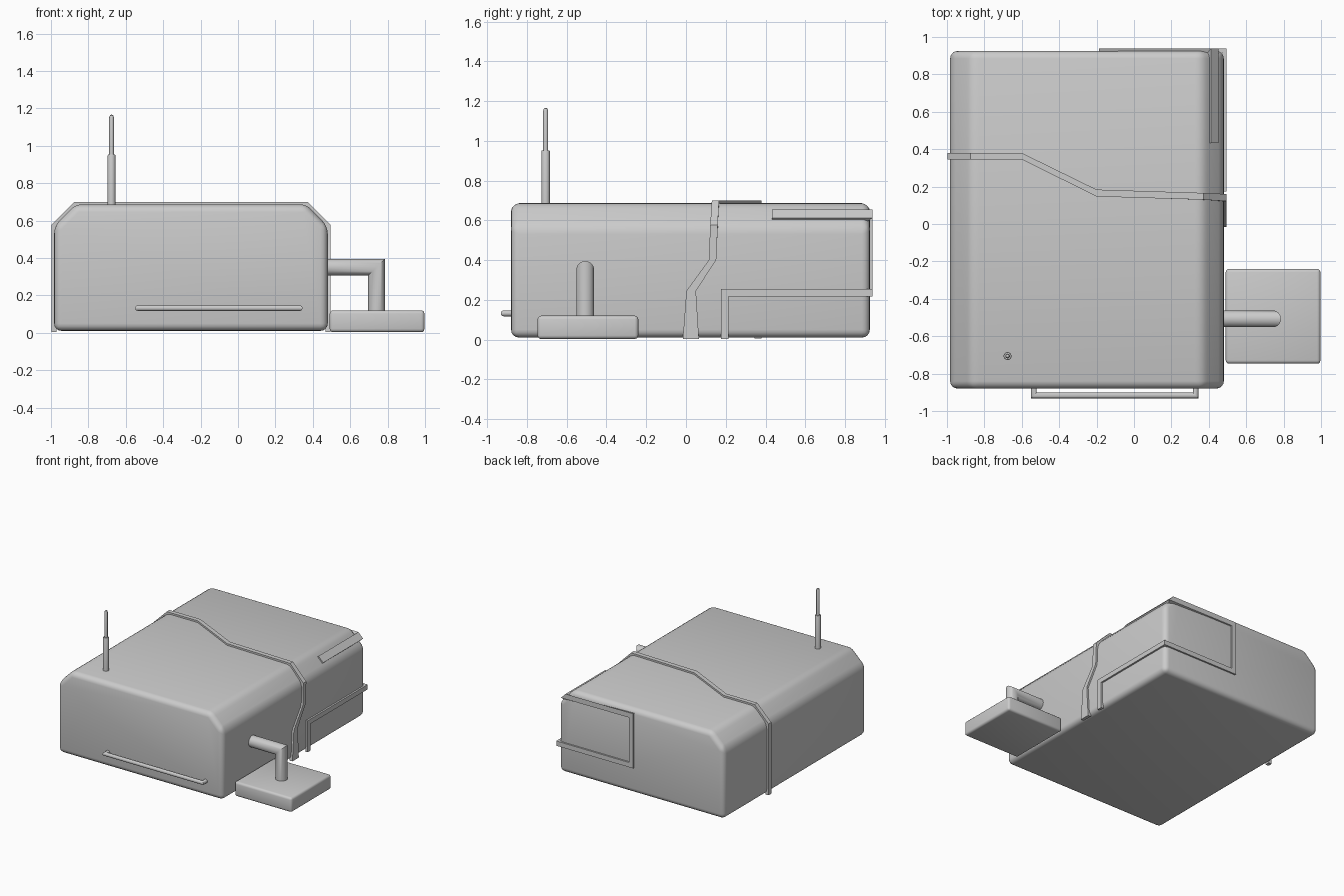
import bpy, bmesh
from math import cos, sin, pi
from mathutils import Vector

if "Cube" in bpy.data.objects:
    bpy.data.objects.remove(bpy.data.objects["Cube"])


def finish(name, bm, bevel=0, segs=3):
    bmesh.ops.recalc_face_normals(bm, faces=bm.faces)
    me = bpy.data.meshes.new(name)
    bm.to_mesh(me)
    bm.free()
    ob = bpy.data.objects.new(name, me)
    bpy.context.collection.objects.link(ob)
    bpy.ops.object.select_all(action='DESELECT')
    ob.select_set(True)
    bpy.context.view_layer.objects.active = ob
    if bevel:
        m = ob.modifiers.new("bevel", 'BEVEL')
        m.width, m.segments = bevel, segs
        m.limit_method = 'ANGLE'
        bpy.ops.object.modifier_apply(modifier=m.name)
    bpy.ops.object.shade_smooth_by_angle(angle=0.6)
    return ob


def loft(name, rings):
    # skin a list of equal-length closed rings and cap both ends
    bm = bmesh.new()
    vs = [[bm.verts.new(p) for p in r] for r in rings]
    n = len(vs[0])
    for a, b in zip(vs, vs[1:]):
        for i in range(n):
            j = (i + 1) % n
            bm.faces.new((a[i], a[j], b[j], b[i]))
    bm.faces.new(vs[0])
    bm.faces.new(vs[-1])
    return finish(name, bm)


def tube(name, pts, r, side, n=24):
    # round pipe with mitred corners; side is the normal of the path's plane
    pts = [Vector(p) for p in pts]
    side = Vector(side)
    rings = []
    for i, p in enumerate(pts):
        d0 = (p - pts[max(i - 1, 0)]).normalized()
        d1 = (pts[min(i + 1, len(pts) - 1)] - p).normalized()
        d = (d0 + d1).normalized()
        u = side.cross(d) / d.dot(d1 if d1.length else d0)
        rings.append([p + (u * cos(2 * pi * k / n) + side * sin(2 * pi * k / n)) * r
                      for k in range(n)])
    return loft(name, rings)


def prism(name, profile, y0, y1, bevel, segs):
    # extrude an x-z profile along y
    bm = bmesh.new()
    f = bm.faces.new([bm.verts.new((x, y0, z)) for x, z in profile])
    ext = bmesh.ops.extrude_face_region(bm, geom=[f])
    bmesh.ops.translate(bm, vec=(0, y1 - y0, 0),
                        verts=[v for v in ext['geom'] if isinstance(v, bmesh.types.BMVert)])
    return finish(name, bm, bevel, segs)


# main body with chamfered upper shoulders
prism("body", [(-.983, .01), (.48, .01), (.48, .57), (.365, .686), (-.868, .686), (-.983, .57)],
      -.88, .925, .04, 4)

# side box
prism("side_box", [(.49, .003), (.997, .003), (.997, .12), (.49, .12)], -.747, -.24, .018, 3)

# elbow pipe joining box and body
tube("elbow_pipe", [(.45, -.507, .35), (.741, -.507, .35), (.741, -.507, .1)], .045, (0, 1, 0))

# front handle
tube("front_handle", [(-.535, -.86, .132), (-.535, -.917, .132),
                      (.33, -.917, .132), (.33, -.86, .132)], .015, (0, 0, 1), 16)

# stepped mast
mast = [(.021, .67), (.021, .947), (.019, .952), (.0125, .952),
        (.0125, 1.152), (.009, 1.162), (.003, 1.166)]
loft("mast", [[(-.676 + r * cos(k * pi / 12), -.706 + r * sin(k * pi / 12), z) for k in range(24)]
              for r, z in mast])

# band over the body: outer (x, z), inner (x, z), y range
band = [((-.998, .005), (-.97, .005), .345, .38),
        ((-.998, .577), (-.97, .565), .345, .38),
        ((-.874, .7), (-.862, .672), .345, .38),
        ((-.6, .7), (-.6, .672), .345, .38),
        ((-.2, .7), (-.2, .672), .147, .184),
        ((.371, .7), (.359, .672), .13, .166),
        ((.494, .577), (.467, .565), .122, .16),
        ((.494, .4), (.467, .4), .115, .152),
        ((.494, .245), (.467, .245), .002, .05),
        ((.494, .003), (.467, .003), -.016, .065)]
loft("wrap_band", [[(o[0], a, o[1]), (o[0], b, o[1]), (i[0], b, i[1]), (i[0], a, i[1])]
                   for o, i, a, b in band])

# trim around the rear corner: edge points a, b on the surface and inward offset
trim = [((.494, .175, .003), (.494, .215, .003), (-.02, 0, 0)),
        ((.494, .175, .255), (.494, .215, .217), (-.02, 0, 0)),
        ((.494, .938, .255), (.494, .938, .217), (-.02, -.02, 0)),
        ((-.15, .938, .255), (-.188, .938, .217), (0, -.02, 0)),
        ((-.15, .938, .615), (-.188, .938, .655), (0, -.02, 0)),
        ((.453, .938, .612), (.411, .938, .654), (-.015, -.02, -.015)),
        ((.453, .432, .612), (.411, .432, .654), (-.015, 0, -.015))]
loft("corner_trim", [[Vector(a), Vector(b), Vector(b) + Vector(d), Vector(a) + Vector(d)]
                     for a, b, d in trim])
